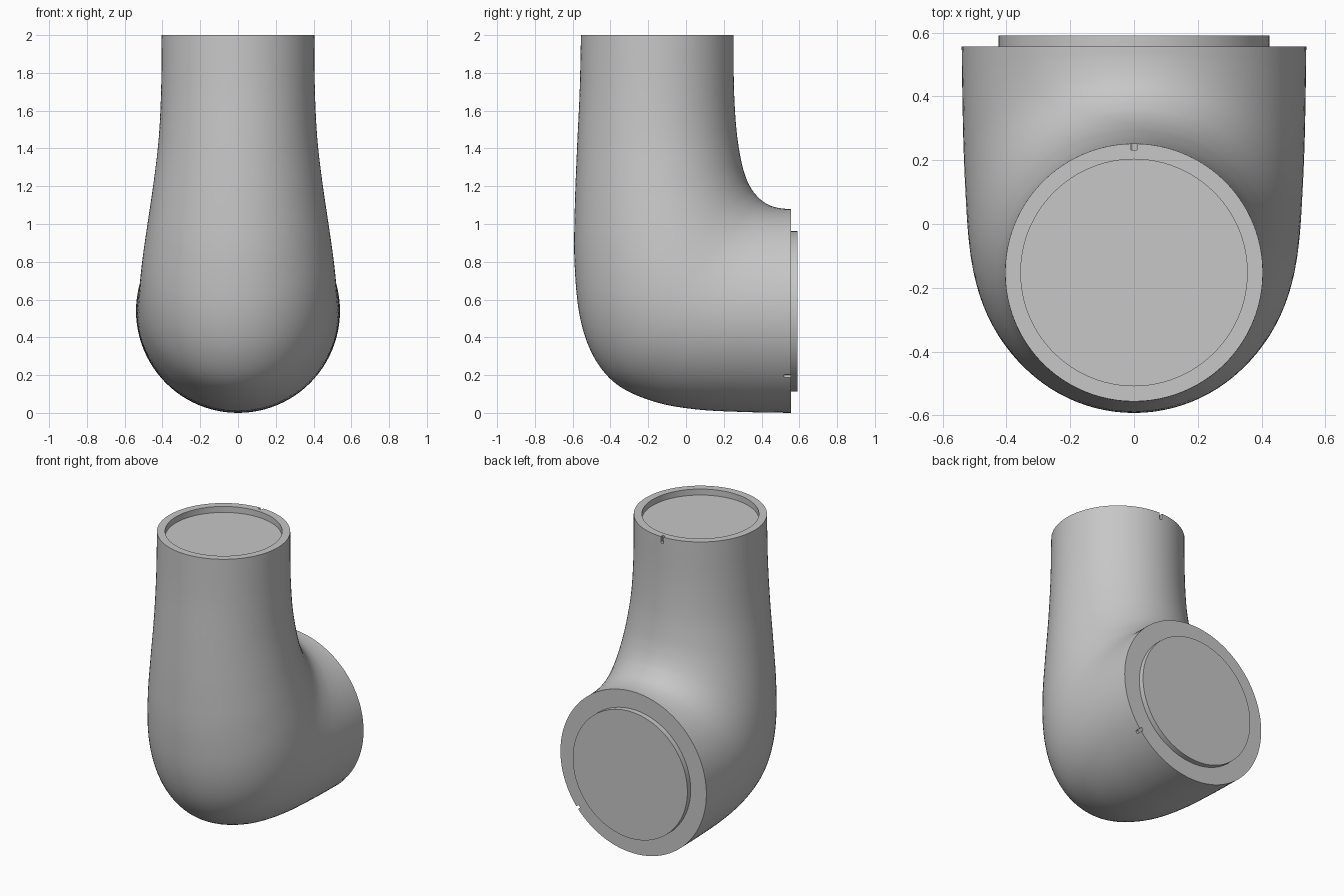
import bpy, bmesh
from math import sin, cos, pi
from mathutils import Vector

cube = bpy.data.objects.get("Cube")
if cube:
    bpy.data.objects.remove(cube)

SEGMENTS = 96
STEPS = 8

grey = bpy.data.materials.new("neutral grey")
grey.use_nodes = True
grey.diffuse_color = (0.57, 0.57, 0.57, 1)
grey.node_tree.nodes["Principled BSDF"].inputs["Base Color"].default_value = grey.diffuse_color


def make_object(name, bm):
    bmesh.ops.recalc_face_normals(bm, faces=bm.faces[:])
    mesh = bpy.data.meshes.new(name)
    bm.to_mesh(mesh)
    bm.free()
    obj = bpy.data.objects.new(name, mesh)
    bpy.context.collection.objects.link(obj)
    mesh.materials.append(grey)
    return obj


def loft(name, rings):
    """Skin a list of point rings and cap both ends."""
    bm = bmesh.new()
    loops = [[bm.verts.new(p) for p in ring] for ring in rings]
    for a, b in zip(loops, loops[1:]):
        for k in range(len(a)):
            n = (k + 1) % len(a)
            bm.faces.new((a[k], a[n], b[n], b[k]))
    bm.faces.new(loops[0])
    bm.faces.new(loops[-1])
    return make_object(name, bm)


def ring(outer_y, outer_z, inner_y, inner_z, half_width):
    """Ellipse spanning the outer and inner bend points."""
    outer, inner = Vector((0, outer_y, outer_z)), Vector((0, inner_y, inner_z))
    centre, radius = (outer + inner) / 2, (inner - outer) / 2
    angles = [2 * pi * k / SEGMENTS for k in range(SEGMENTS)]
    return [centre + radius * cos(a) + Vector((half_width * sin(a), 0, 0)) for a in angles]


def spline(a, b, c, d, t):
    return 0.5 * (2 * b + (c - a) * t + (2 * a - 5 * b + 4 * c - d) * t ** 2
                  + (3 * b - a - 3 * c + d) * t ** 3)


# Elbow sections: outer y, z, inner y, z, half width
sections = [
    (-.556, 2, .252, 2, .404),
    (-.563, 1.7, .254, 1.72, .407),
    (-.577, 1.4, .267, 1.5, .42),
    (-.589, 1.08, .291, 1.34, .448),
    (-.59, .79, .316, 1.25, .475),
    (-.562, .51, .344, 1.19, .499),
    (-.49, .3, .373, 1.151, .514),
    (-.365, .15, .405, 1.121, .523),
    (-.17, .06, .442, 1.099, .53),
    (.05, .019, .48, 1.087, .535),
    (.30, .005, .52, 1.081, .538),
    (.556, 0, .556, 1.08, .54),
]


def beyond(end, neighbour):
    return tuple(2 * e - n for e, n in zip(end, neighbour))


padded = [beyond(sections[0], sections[1])] + sections + [beyond(sections[-1], sections[-2])]
path = []
for i in range(len(sections) - 1):
    for s in range(STEPS):
        path.append([spline(*v, s / STEPS) for v in zip(*padded[i:i + 4])])
path.append(sections[-1])

# Recessed socket in the top end, then the elbow skin
top_y, socket_r = -.152, .355
socket = [ring(top_y - socket_r, z, top_y + socket_r, z, socket_r) for z in (1.96, 2)]
body = loft("elbow_body", socket + [ring(*p) for p in path])

# Raised round plate on the back end
plate_r, plate_z = .424, .538
plate = loft("back_plate", [ring(y, plate_z - plate_r, y, plate_z + plate_r, plate_r)
                            for y in (.545, .591)])


def notch(name, rim, radial, axis, depth):
    """Cut a round-bottomed key slot into a rim."""
    tangent = radial.cross(axis)
    half = .01
    arc = [pi * k / 8 for k in range(9)]
    profile = [(half * cos(a), depth - half + half * sin(a)) for a in arc]
    profile += [(-half, -.03), (half, -.03)]
    rings = [[rim + tangent * x + axis * d + radial * r for x, d in profile] for r in (-.02, .04)]
    cutter = loft(name, rings)
    cutter.hide_render = True
    mod = body.modifiers.new(name, "BOOLEAN")
    mod.operation, mod.solver, mod.object = "DIFFERENCE", "EXACT", cutter
    bpy.context.view_layer.objects.active = body
    bpy.ops.object.modifier_apply(modifier=name)
    bpy.data.objects.remove(cutter)


notch("top_notch", Vector((0, .252, 2)), Vector((0, 1, 0)), Vector((0, 0, -1)), .045)
side = Vector((.77, 0, -.64)).normalized()
notch("back_notch", Vector((0, .556, .54)) + side * .54, side, Vector((0, -1, 0)), .04)

# Smooth skin with crisp rims
for obj in (body, plate):
    bpy.ops.object.select_all(action="DESELECT")
    obj.select_set(True)
    bpy.context.view_layer.objects.active = obj
    bpy.ops.object.shade_smooth_by_angle(angle=pi / 6)
